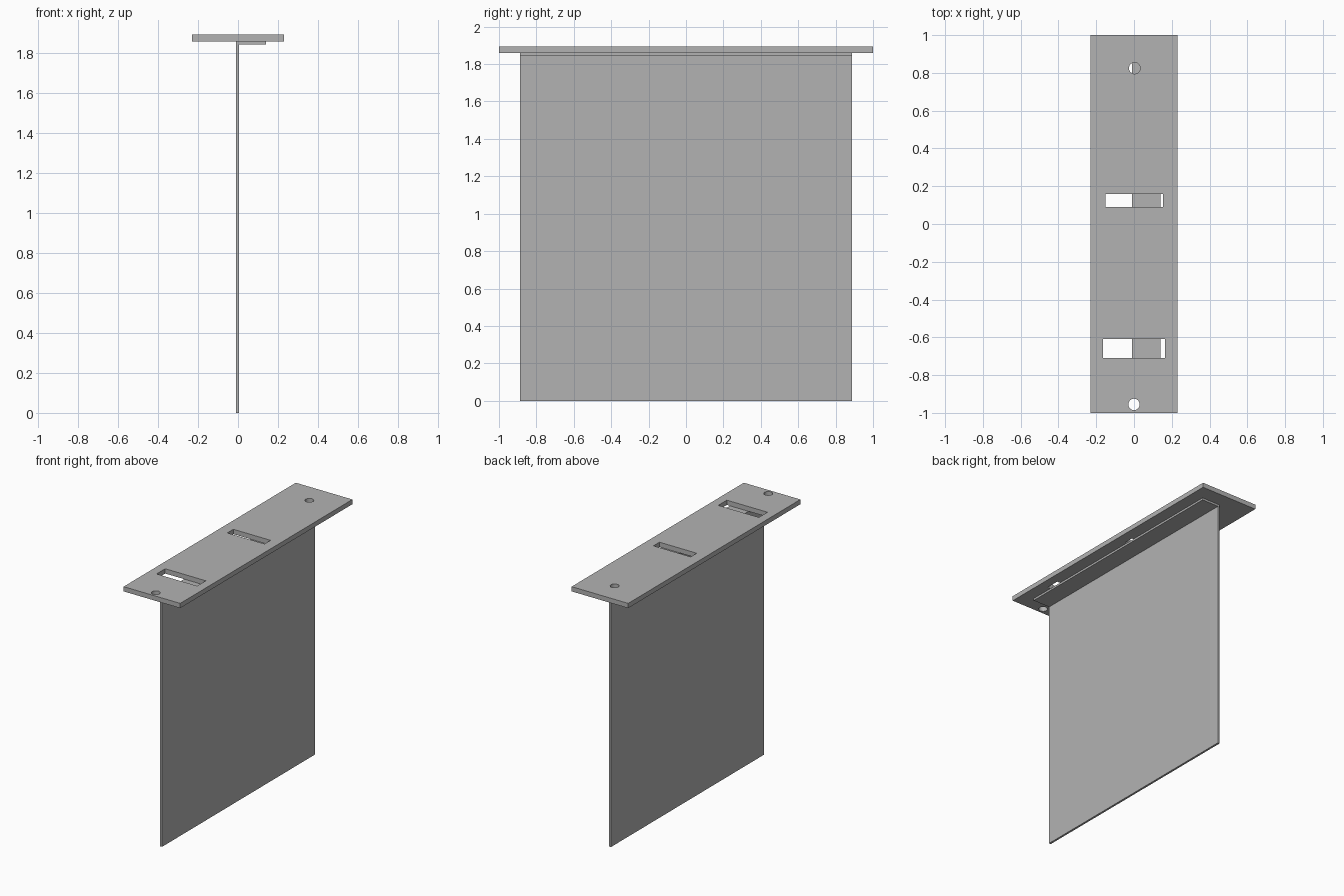
import bpy
import math

cube = bpy.data.objects.get("Cube")
if cube:
    bpy.data.objects.remove(cube, do_unlink=True)

# One plain metal colour
metal = bpy.data.materials.new("grey metal")
metal.use_nodes = True
grey = (0.45, 0.45, 0.45, 1)
metal.diffuse_color = grey
metal.node_tree.nodes["Principled BSDF"].inputs["Base Color"].default_value = grey


def rectangle(x0, x1, y0, y1):
    return [(x0, y0), (x1, y0), (x1, y1), (x0, y1)]


def circle(cx, cy, r, sides=32):
    steps = [math.tau * i / sides for i in range(sides)]
    return [(cx + r * math.cos(a), cy + r * math.sin(a)) for a in steps]


def extruded(name, loops, thickness, location, rotation=(0, 0, 0)):
    """Fill flat loops (inner loops become holes) and extrude about the middle."""
    curve = bpy.data.curves.new(name, "CURVE")
    curve.dimensions = "2D"
    curve.fill_mode = "BOTH"
    curve.extrude = thickness / 2
    for loop in loops:
        spline = curve.splines.new("POLY")
        spline.points.add(len(loop) - 1)
        for point, (x, y) in zip(spline.points, loop):
            point.co = (x, y, 0, 1)
        spline.use_cyclic_u = True
    obj = bpy.data.objects.new(name, curve)
    bpy.context.collection.objects.link(obj)
    obj.location = location
    obj.rotation_euler = rotation
    curve.materials.append(metal)
    bpy.ops.object.select_all(action="DESELECT")
    obj.select_set(True)
    bpy.context.view_layer.objects.active = obj
    bpy.ops.object.convert(target="MESH")
    bpy.ops.object.shade_smooth_by_angle(angle=math.radians(30))
    return bpy.context.object


# Top plate with two slots and two screw holes
plate_bottom, plate_top = 1.858, 1.893
extruded(
    "top_plate",
    [
        rectangle(-0.23, 0.23, -1, 1),
        rectangle(-0.15, 0.153, 0.09, 0.16),
        rectangle(-0.165, 0.165, -0.71, -0.61),
        circle(0.003, 0.825, 0.03),
        circle(0, -0.955, 0.03),
    ],
    plate_top - plate_bottom,
    (0, 0, (plate_top + plate_bottom) / 2),
)

# Thin hanging panel, folded over at the top into a flange
sheet = 0.015
left, right = -0.011, 0.14
profile = [
    (left, 0),
    (left + sheet, 0),
    (left + sheet, plate_bottom - sheet),
    (right, plate_bottom - sheet),
    (right, plate_bottom),
    (left, plate_bottom),
]
extruded("folded_panel", [profile], 1.775, (0, 0, 0), (math.pi / 2, 0, 0))
